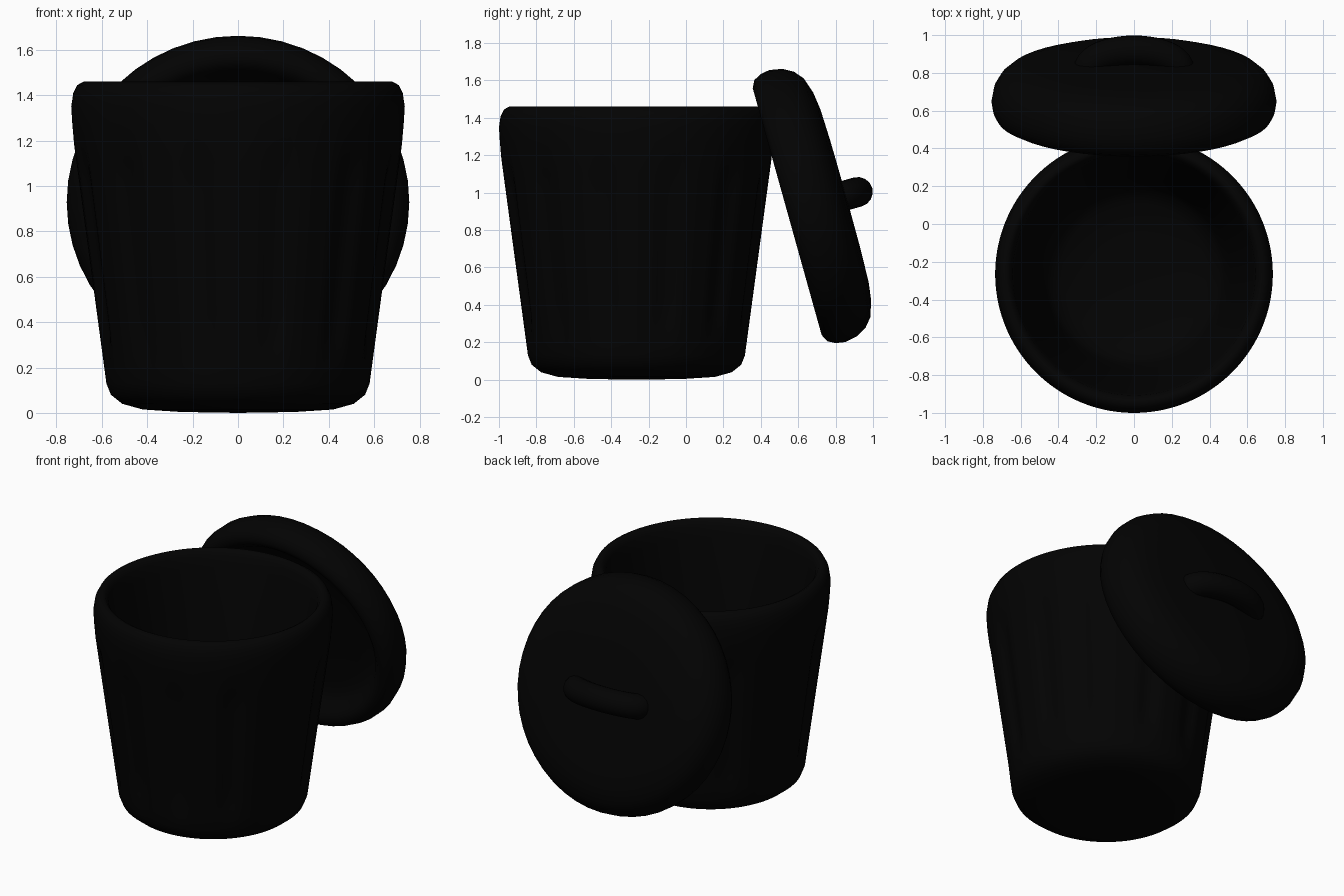
import bpy, bmesh, math
from mathutils import Matrix, Vector

if "Cube" in bpy.data.objects:
    bpy.data.objects.remove(bpy.data.objects["Cube"])

black = bpy.data.materials.new("black_plastic")
black.diffuse_color = (0.0008, 0.0008, 0.0008, 1)
black.use_nodes = True
black.node_tree.nodes["Principled BSDF"].inputs["Base Color"].default_value = black.diffuse_color


def finish(bm, name, matrix):
    bmesh.ops.recalc_face_normals(bm, faces=bm.faces)
    me = bpy.data.meshes.new(name)
    bm.to_mesh(me)
    bm.free()
    for p in me.polygons:
        p.use_smooth = True
    me.materials.append(black)
    ob = bpy.data.objects.new(name, me)
    ob.matrix_world = matrix
    bpy.context.collection.objects.link(ob)
    return ob


def lathe(name, profile, steps, matrix, offset=lambda a, z: 0.0):
    """Closed revolved shell; first and last profile points lie on the axis."""
    bm = bmesh.new()
    rings = []
    for r, z in profile[1:-1]:
        ring = []
        for i in range(steps):
            a = 2 * math.pi * i / steps
            q = r + offset(a, z)
            ring.append(bm.verts.new((q * math.cos(a), q * math.sin(a), z)))
        rings.append(ring)
    for k in range(len(rings) - 1):
        for i in range(steps):
            j = (i + 1) % steps
            bm.faces.new((rings[k][i], rings[k][j], rings[k + 1][j], rings[k + 1][i]))
    for ring, (r, z) in ((rings[0], profile[0]), (rings[-1], profile[-1])):
        c = bm.verts.new((0, 0, z))
        for i in range(steps):
            bm.faces.new((c, ring[i], ring[(i + 1) % steps]))
    return finish(bm, name, matrix)


# Can: tapered outside wall, rolled rim, hollow inside
wall = [(0.58 + 0.142 * t / 14, 0.13 + 1.05 * t / 14) for t in range(15)]
outside = [(0, 0), (0.25, 0.004), (0.42, 0.015), (0.51, 0.04), (0.56, 0.08)] + wall
rim = [(0.730, 1.27), (0.735, 1.35), (0.726, 1.41), (0.708, 1.445), (0.68, 1.46),
       (0.66, 1.45), (0.642, 1.42), (0.63, 1.35)]
inside = [(0.59, 1.1), (0.55, 0.8), (0.51, 0.5), (0.48, 0.25), (0.45, 0.17),
          (0.38, 0.12), (0.2, 0.09), (0, 0.085)]
inner_heights = {z for r, z in inside}


def flute(a, z):
    # Twelve shallow vertical grooves that fade out towards both ends
    if z in inner_heights:
        return 0
    w = min(1, max(0, (z - 0.2) / 0.15)) * min(1, max(0, (1.2 - z) / 0.15))
    return -0.022 * w * max(0, math.cos(12 * (a - math.radians(15)))) ** 1.2


lathe("can", outside + rim + inside, 144, Matrix.Translation((0, -0.265, 0)), flute)

# Lid: domed disc with a rounded edge and shallow hollow underside, leaning on the can
lean = Matrix.Translation((0, 0.543, 0.899)) @ Matrix.Rotation(math.radians(-74.4), 4, 'X')
lid = [(0, 0.324), (0.3, 0.322), (0.48, 0.316), (0.576, 0.303), (0.662, 0.275), (0.71, 0.235),
       (0.742, 0.18), (0.755, 0.11), (0.747, 0.06), (0.725, 0.018), (0.685, -0.002),
       (0.65, 0.005), (0.62, 0.03), (0.585, 0.075), (0.54, 0.105), (0.45, 0.12), (0.25, 0.125), (0, 0.125)]
lathe("lid", lid, 48, lean)

# Handle: arched round bar set into the lid
bm = bmesh.new()
sides, count, rad = 16, 21, 0.08
rings = []
for k in range(count):
    t = math.radians(-90 + 180 * k / (count - 1))
    c = Vector((0.24 * math.sin(t), 0, 0.285 + 0.105 * math.cos(t)))
    tan = Vector((0.24 * math.cos(t), 0, -0.105 * math.sin(t))).normalized()
    nor = Vector((-tan.z, 0, tan.x))
    rings.append([bm.verts.new(c + rad * (math.cos(b) * nor + math.sin(b) * Vector((0, 1, 0))))
                  for b in (2 * math.pi * s / sides for s in range(sides))])
for k in range(count - 1):
    for i in range(sides):
        j = (i + 1) % sides
        bm.faces.new((rings[k][i], rings[k][j], rings[k + 1][j], rings[k + 1][i]))
bm.faces.new(rings[0])
bm.faces.new(rings[-1])
finish(bm, "lid_handle", lean)
